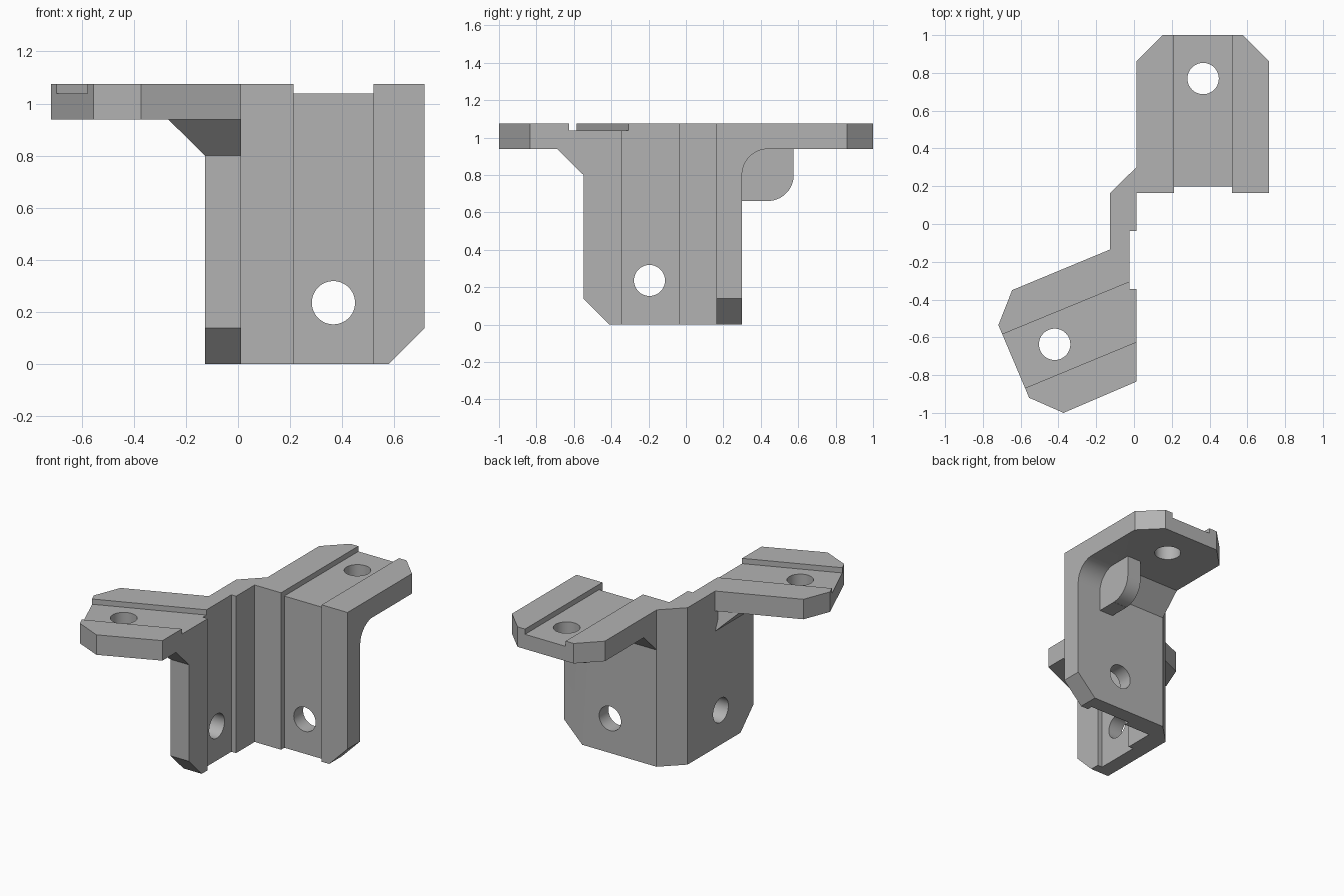
import bpy, bmesh, math
from mathutils import Vector

cube = bpy.data.objects.get("Cube")
if cube:
    bpy.data.objects.remove(cube, do_unlink=True)

grey = bpy.data.materials.new("plain grey")
grey.use_nodes = True
COLOUR = (0.45, 0.45, 0.45, 1)
grey.diffuse_color = COLOUR
grey.node_tree.nodes["Principled BSDF"].inputs["Base Color"].default_value = COLOUR

TOP, UNDER, LOW = 1.075, 0.938, 0.8    # flange top, flange underside, foot of the supports
L, I, R = -0.127, 0.012, 0.716         # side wall outside, inside, back wall end
B0, B1 = 0.163, 0.3                    # back wall front and rear
END = -0.548                           # front end of the side wall
C = 0.139                              # corner cut and fillet size


def loft(name, lower, upper):
    """Solid between two matching loops of points."""
    bm = bmesh.new()
    a = [bm.verts.new(p) for p in lower]
    b = [bm.verts.new(p) for p in upper]
    bm.faces.new(a)
    bm.faces.new(b)
    for i in range(len(a)):
        j = (i + 1) % len(a)
        bm.faces.new((a[i], a[j], b[j], b[i]))
    bmesh.ops.recalc_face_normals(bm, faces=bm.faces)
    mesh = bpy.data.meshes.new(name)
    bm.to_mesh(mesh)
    bm.free()
    mesh.materials.append(grey)
    ob = bpy.data.objects.new(name, mesh)
    bpy.context.scene.collection.objects.link(ob)
    return ob


def prism(name, profile, axis, lo, hi):
    """Extrude a flat profile along x, y or z."""
    def place(p, h):
        q = list(p)
        q.insert("xyz".index(axis), h)
        return Vector(q)
    return loft(name, [place(p, lo) for p in profile], [place(p, hi) for p in profile])


def arc(cx, cy, r, start, end, n=16):
    angles = [math.radians(start + (end - start) * i / n) for i in range(n + 1)]
    return [(cx + r * math.cos(a), cy + r * math.sin(a)) for a in angles]


def box(name, x0, x1, y0, y1, z0, z1):
    return prism(name, [(x0, y0), (x1, y0), (x1, y1), (x0, y1)], "z", z0, z1)


def hole(name, cx, cy, axis, lo, hi):
    return prism(name, arc(cx, cy, 0.083, 0, 360, 48)[:-1], axis, lo, hi)


def combine(target, part, operation):
    mod = target.modifiers.new(part.name, "BOOLEAN")
    mod.operation, mod.solver, mod.object = operation, "EXACT", part
    bpy.ops.object.select_all(action="DESELECT")
    target.select_set(True)
    bpy.context.view_layer.objects.active = target
    bpy.ops.object.modifier_apply(modifier=mod.name)
    bpy.data.objects.remove(part, do_unlink=True)


# Two walls in an L with a cut outer corner
bracket = prism("corner_bracket", [(L, END), (I, END), (I, B0), (R, B0), (R, B1),
                                   (I, B1), (L, B0)], "z", 0, TOP)

# Back flange
parts = [prism("back_flange", [(I, B0), (R, B0), (R, 1 - C), (R - C, 1),
                               (I + C, 1), (I, 1 - C)], "z", UNDER, TOP)]

# Slanted flange on the side wall
parts.append(prism("slanted_flange", [(L, -0.135), (-0.645, -0.35), (-0.718, -0.535),
                                      (-0.555, -0.92), (-0.373, -1), (I, -0.835),
                                      (I, -0.135)], "z", UNDER, TOP))

# Sloping support under the slanted flange
parts.append(loft("slanted_support",
                  [(L, END, LOW), (I, END, LOW), (I, -0.135, LOW), (L, -0.135, LOW)],
                  [(L - C, END - C, UNDER), (I, END - C, UNDER), (I, -0.135, UNDER),
                   (L - C, -0.193, UNDER)]))

# Supports under the back flange: sloping, rounded rib, concave fillet
parts.append(prism("back_support", [(0.25, LOW), (B1, LOW), (B1 + C, UNDER),
                                    (B1 + C, 1), (0.25, 1)], "x", I, 0.47))
parts.append(prism("rib", [(0.25, 0.66), (0.437, 0.66)] + arc(0.437, LOW, C, -90, 0)
                   + [(0.576, 1), (0.25, 1)], "x", 0.43, 0.535))
parts.append(prism("back_fillet", [(0.25, LOW)] + arc(B1 + C, LOW, C, 180, 90)
                   + [(B1 + C, 1), (0.25, 1)], "x", 0.5, R))
for part in parts:
    combine(bracket, part, "UNION")

# Grooves, lower corner cuts and screw holes
G0, G1, D = 0.212, 0.52, 0.036
cuts = [
    box("back_groove", G0, G1, 0, B0 + D, -1, 2),
    box("back_flange_groove", G0, G1, 0, 2, TOP - D, 2),
    box("side_groove", I - D, 0.1, -0.345, -0.038, -1, 2),
    prism("slanted_groove", [(-1.02, -0.717), (0.1, -0.256), (0.1, -0.588),
                             (-1.02, -1.052)], "z", TOP - D, 2),
    prism("back_corner_cut", [(R - C, 0), (R + 0.1, C + 0.1), (R + 0.1, -0.1),
                              (R - C - 0.1, -0.1)], "y", 0, 1),
    prism("side_corner_cut", [(END + C, 0), (END - 0.1, C + 0.1), (END - 0.1, -0.1),
                              (END + C + 0.1, -0.1)], "x", -1, 0.1),
    hole("back_hole", 0.366, 0.236, "y", 0, 0.5),
    hole("side_hole", -0.195, 0.236, "x", -0.3, 0.2),
    hole("back_flange_hole", 0.366, 0.77, "z", 0.7, 1.3),
    hole("slanted_flange_hole", -0.42, -0.637, "z", 0.7, 1.3),
]
for cut in cuts:
    combine(bracket, cut, "DIFFERENCE")

bpy.ops.object.shade_smooth_by_angle(angle=math.radians(25))
